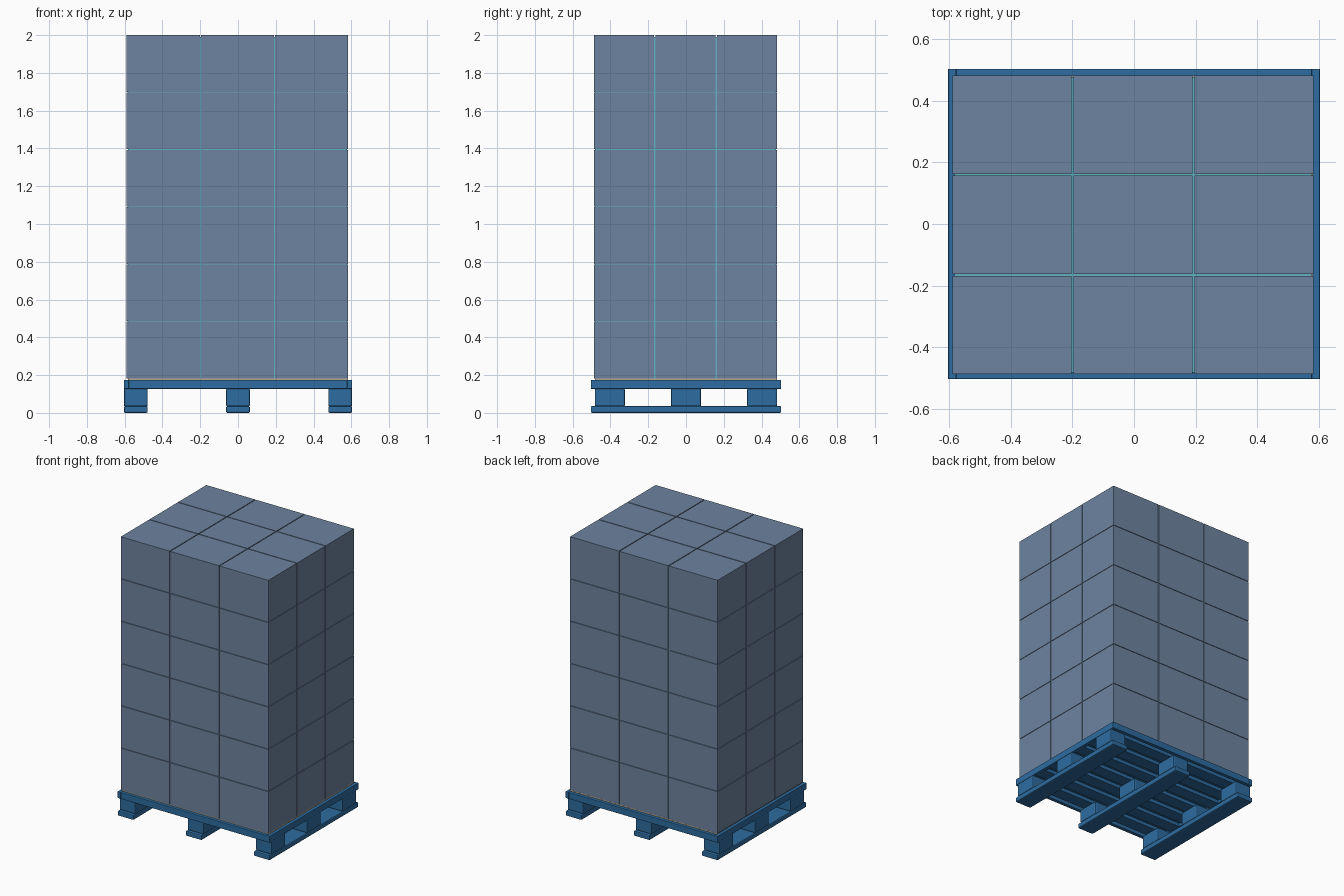
import bpy

if "Cube" in bpy.data.objects:
    bpy.data.objects.remove(bpy.data.objects["Cube"])


def material(name, color):
    m = bpy.data.materials.new(name)
    m.diffuse_color = color
    m.use_nodes = True
    m.node_tree.nodes["Principled BSDF"].inputs["Base Color"].default_value = m.diffuse_color
    return m


BLUE = material("pallet_blue", (0.026, 0.15, 0.35, 1))
GREY = material("carton_blue_grey", (0.155, 0.23, 0.35, 1))
TEAL = material("filler_teal", (0.12, 0.45, 0.55, 1))
TAN = material("sheet_tan", (0.5, 0.4, 0.28, 1))


def box(name, x, y, z, mat, bevel=0.0):
    """Box from (min, max) ranges, with an optional chamfer."""
    bpy.ops.mesh.primitive_cube_add(
        size=1, location=[(a + b) / 2 for a, b in (x, y, z)])
    ob = bpy.context.object
    ob.name = name
    ob.scale = [b - a for a, b in (x, y, z)]
    bpy.ops.object.transform_apply(location=False, rotation=False, scale=True)
    ob.data.materials.append(mat)
    if bevel:
        mod = ob.modifiers.new("chamfer", "BEVEL")
        mod.width = bevel
        mod.segments = 2
    return ob


HX, HY = 0.604, 0.504          # pallet half sizes
RIM = 0.026

# Bottom skids and the blocks standing on them
for cx in (-0.541, 0, 0.541):
    box("bottom_skid", (cx - 0.063, cx + 0.063), (-HY, HY), (0, 0.036), BLUE, 0.007)
    for cy in (-0.403, 0, 0.403):
        box("pallet_block", (cx - 0.063, cx + 0.063), (cy - 0.08, cy + 0.08),
            (0.034, 0.13), BLUE, 0.008)

# Deck rim on all four sides
for s in (-1, 1):
    xs = sorted((s * HX, s * (HX - RIM)))
    ys = sorted((s * HY, s * (HY - RIM)))
    box("deck_side_rim", xs, (-HY, HY), (0.127, 0.174), BLUE, 0.003)
    box("deck_end_rim", (-HX + RIM, HX - RIM), ys, (0.127, 0.174), BLUE, 0.003)

# Deck plate with slats running across underneath
box("deck_plate", (-HX + RIM, HX - RIM), (-HY + RIM, HY - RIM), (0.152, 0.172), BLUE)
for i in range(7):
    cy = -0.403 + i * 0.806 / 6
    box("deck_slat", (-HX + RIM, HX - RIM), (cy - 0.045, cy + 0.045), (0.128, 0.155), BLUE)

# Tan sheet between pallet and load
box("base_sheet", (-0.582, 0.582), (-0.482, 0.482), (0.17, 0.182), TAN)

# Cartons: 3 x 3 x 6 grid with narrow gaps
PX, PY, PZ = 0.3925, 0.3255, 0.3035
GAP = 0.006
for k in range(6):
    for j in range(3):
        for i in range(3):
            x0 = -0.589 + i * PX
            y0 = -0.488 + j * PY
            z0 = 0.1825 + k * PZ
            box("carton", (x0, x0 + PX - GAP), (y0, y0 + PY - GAP),
                (z0, z0 + 0.3), GREY)

# Filler visible inside the gaps
box("load_filler", (-0.583, 0.577), (-0.482, 0.477), (0.181, 1.99), TEAL)
